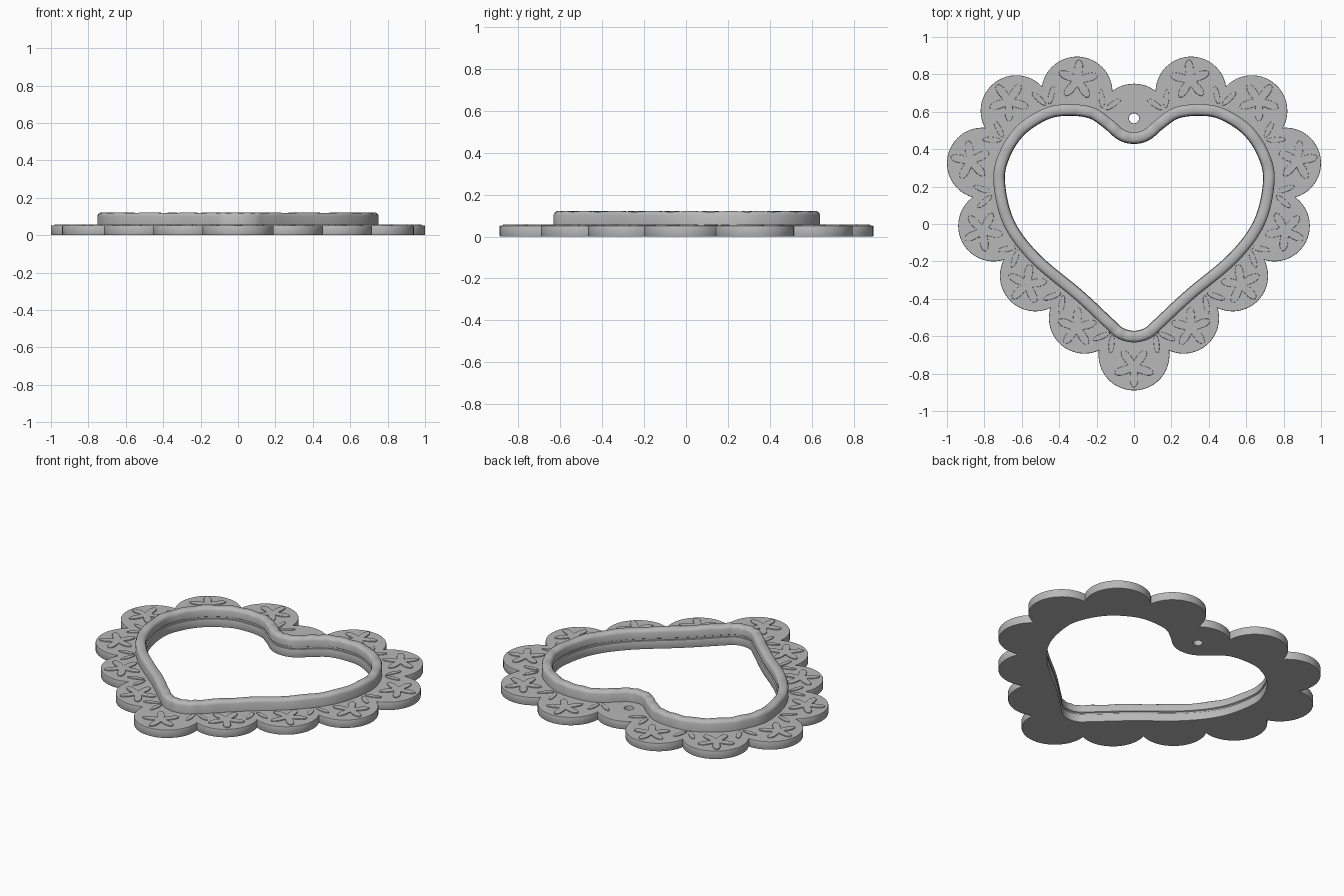
import bpy, bmesh
from math import sin, cos, pi, tau, atan2, sqrt
from mathutils import Vector

cube = bpy.data.objects.get("Cube")
if cube:
    bpy.data.objects.remove(cube)

grey = bpy.data.materials.new("plain grey")
grey.use_nodes = True
grey.diffuse_color = (0.48, 0.48, 0.48, 1)
grey.node_tree.nodes["Principled BSDF"].inputs["Base Color"].default_value = grey.diffuse_color

R = 0.19  # scallop radius


def mirrored(half):
    """Close a right-hand half outline (top to bottom) clockwise."""
    pts = [Vector(p) for p in half]
    return pts + [Vector((-p.x, p.y)) for p in pts[-2:0:-1]]


def smooth_loop(pts, steps=8):
    out, n = [], len(pts)
    for i in range(n):
        a, b, c, d = (pts[(i + k) % n] for k in (-1, 0, 1, 2))
        for s in range(steps):
            t = s / steps
            out.append(0.5 * (2 * b + (c - a) * t + (2 * a - 5 * b + 4 * c - d) * t * t
                              + (3 * b - a - 3 * c + d) * t ** 3))
    return out


def inset(loop, dist):
    out, n = [], len(loop)
    for i, p in enumerate(loop):
        t = (loop[(i + 1) % n] - loop[i - 1]).normalized()
        out.append(p + dist * Vector((t.y, -t.x)))
    return out


def finish(ob, angle):
    bpy.ops.object.select_all(action='DESELECT')
    ob.select_set(True)
    bpy.context.view_layer.objects.active = ob
    if ob.type == 'CURVE':
        bpy.ops.object.convert(target='MESH')
        ob = bpy.context.object
    bpy.ops.object.shade_smooth_by_angle(angle=angle)


def slab(name, loops, z0, z1, bevel):
    """Flat filled outline with holes, given thickness and a small bevel."""
    cu = bpy.data.curves.new(name, 'CURVE')
    cu.dimensions, cu.fill_mode = '2D', 'BOTH'
    cu.extrude = (z1 - z0) / 2 - bevel
    cu.bevel_depth, cu.offset, cu.bevel_resolution = bevel, -bevel, 1
    for loop in loops:
        sp = cu.splines.new('POLY')
        sp.points.add(len(loop) - 1)
        for q, p in zip(sp.points, loop):
            q.co = (p.x, p.y, 0, 1)
        sp.use_cyclic_u = True
    cu.materials.append(grey)
    ob = bpy.data.objects.new(name, cu)
    ob.location.z = (z0 + z1) / 2
    bpy.context.collection.objects.link(ob)
    finish(ob, 0.6)


def sweep(name, loop, profile, wave):
    """Closed ring: profile of (inset, height) carried around the loop."""
    bm = bmesh.new()
    n = len(loop)
    rings = []
    for d, z in profile:
        rings.append([bm.verts.new((p.x, p.y, z + (wave * sin(tau * 32 * i / n) if z > 0.11 else 0)))
                      for i, p in enumerate(inset(loop, d))])
    for j, a in enumerate(rings):
        b = rings[(j + 1) % len(rings)]
        for i in range(n):
            k = (i + 1) % n
            bm.faces.new((a[i], a[k], b[k], b[i]))
    bmesh.ops.recalc_face_normals(bm, faces=bm.faces)
    me = bpy.data.meshes.new(name)
    bm.to_mesh(me)
    bm.free()
    me.materials.append(grey)
    ob = bpy.data.objects.new(name, me)
    bpy.context.collection.objects.link(ob)
    finish(ob, 0.7)


# Heart outline and scallop centres
heart = smooth_loop(mirrored([
    (0, .49), (.055, .505), (.12, .56), (.21, .62), (.33, .64), (.47, .622), (.62, .53),
    (.715, .395), (.752, .235), (.70, 0), (.556, -.2), (.315, -.404), (.155, -.553),
    (.085, -.612), (0, -.633)]))
centres = mirrored([(0, .56), (.305, .705), (.63, .605), (.81, .325), (.75, -.01),
                    (.527, -.277), (.265, -.503), (0, -.70)])
count = len(centres)


def outward(a, b):
    d = (b - a).normalized()
    return Vector((-d.y, d.x))


# Points where neighbouring scallops meet
notches = []
for i, a in enumerate(centres):
    b = centres[(i + 1) % count]
    notches.append((a + b) / 2 + outward(a, b) * sqrt(R * R - (b - a).length_squared / 4))

outline = []
for i, c in enumerate(centres):
    s, e = notches[i - 1] - c, notches[i] - c
    a0, a1 = atan2(s.y, s.x), atan2(e.y, e.x)
    while a1 > a0:
        a1 -= tau
    outline += [c + R * Vector((cos(a0 + (a1 - a0) * k / 24), sin(a0 + (a1 - a0) * k / 24)))
                for k in range(24)]

# Scalloped plate with heart opening and hanging hole
hole = [Vector((.027 * cos(tau * k / 24), .565 + .027 * sin(tau * k / 24))) for k in range(24)]
slab("scalloped_plate", [outline, inset(heart, .062), hole], 0, .052, .004)

# Raised heart rim with a small groove inside
sweep("heart_rim", heart, [(0, .045), (0, .102), (.005, .113), (.016, .12), (.044, .12),
                           (.055, .113), (.06, .102), (.06, .066), (.053, .062), (.053, .045)], .002)

# Shallow flowers and leaves
flowers, leaves = [], []
for i, c in enumerate(centres):
    b = centres[(i + 1) % count]
    if i:
        out = outward(centres[i - 1], b)
        base = atan2(out.y, out.x)
        mid = c + out * .065
        flowers.append([mid + (.072 + .037 * cos(5 * t)) * Vector((cos(t + base), sin(t + base)))
                        for t in (tau * k / 50 for k in range(50))])
    out = outward(c, b)
    side = (b - c).normalized()
    for s in (-1, 1):
        mid = (c + b) / 2 + out * .025 + side * s * .034
        along = (out * cos(pi / 6) + side * s * sin(pi / 6))
        across = Vector((-along.y, along.x))
        leaves.append([mid + along * .05 * cos(t) + across * .015 * sin(t)
                       for t in (tau * k / 20 for k in range(20))])
slab("flower_reliefs", flowers, .04, .058, .003)
slab("leaf_reliefs", leaves, .04, .057, .003)
